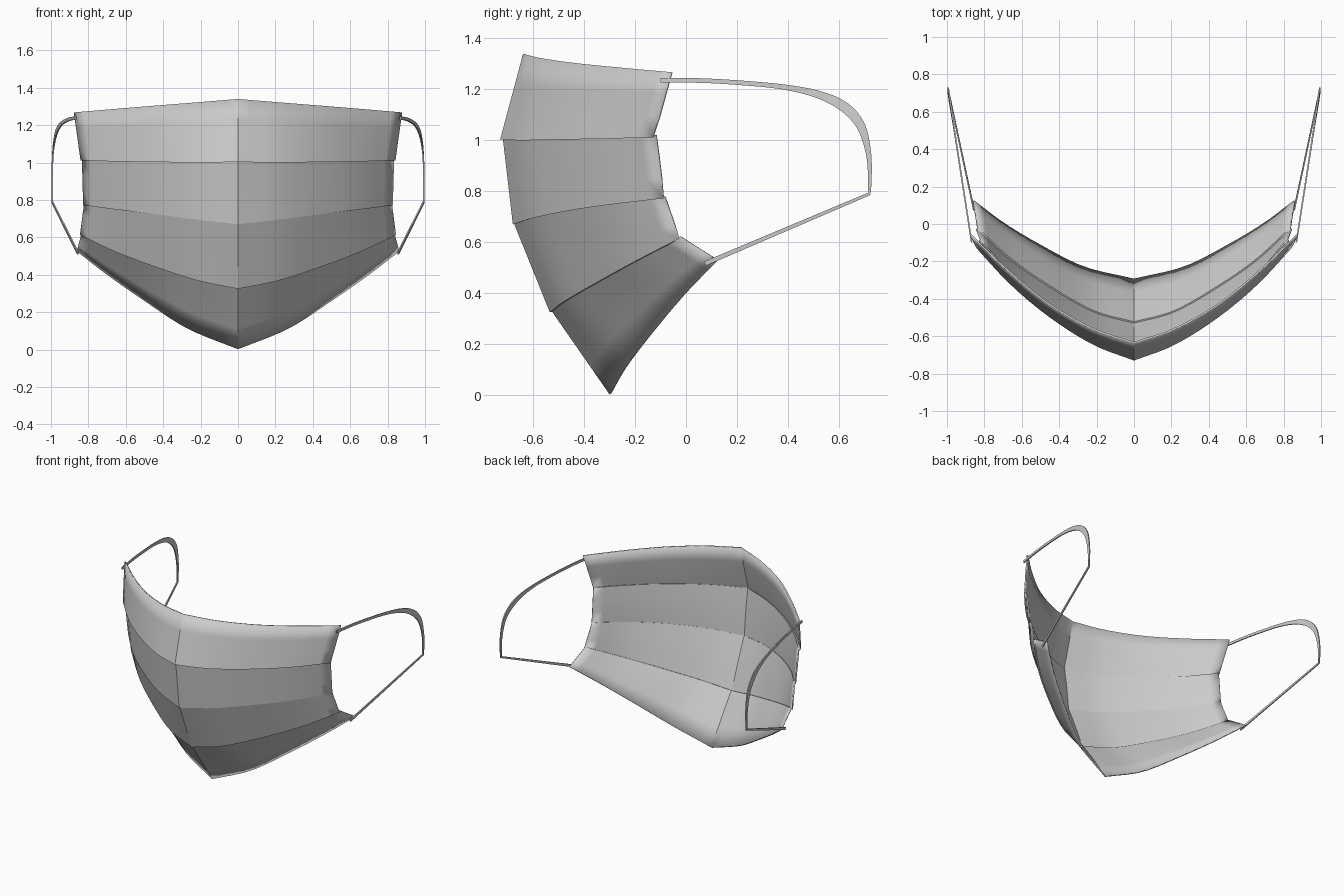
import bpy
from mathutils import Vector as V

if "Cube" in bpy.data.objects:
    bpy.data.objects.remove(bpy.data.objects["Cube"])

N = 14  # columns per half of the cloth


def sample(pts, t):
    """Catmull-Rom sample through pts, t in 0..1"""
    p = [V(q) for q in pts]
    p = [2 * p[0] - p[1]] + p + [2 * p[-1] - p[-2]]
    f = t * (len(pts) - 1)
    i = min(int(f), len(pts) - 2)
    s = f - i
    a, b, c, d = p[i:i + 4]
    return 0.5 * (2 * b + (c - a) * s + (2 * a - 5 * b + 4 * c - d) * s * s
                  + (3 * b - a - 3 * c + d) * s ** 3)


def make(name, verts, faces, angle):
    me = bpy.data.meshes.new(name)
    me.from_pydata([tuple(v) for v in verts], [], faces)
    me.update()
    ob = bpy.data.objects.new(name, me)
    bpy.context.collection.objects.link(ob)
    bpy.ops.object.select_all(action='DESELECT')
    ob.select_set(True)
    bpy.context.view_layer.objects.active = ob
    bpy.ops.object.shade_smooth_by_angle(angle=angle)
    return ob


# Pleat lines, centre to side, top to bottom
folds = [
    [(0, -.64, 1.34), (.22, -.565, 1.322), (.46, -.43, 1.303), (.68, -.25, 1.285), (.878, -.06, 1.268)],
    [(0, -.73, 1.003), (.22, -.645, 1.0), (.45, -.50, 1.003), (.66, -.325, 1.006), (.842, -.13, 1.012)],
    [(0, -.68, .67), (.22, -.60, .695), (.45, -.455, .725), (.66, -.28, .75), (.828, -.09, .772)],
    [(0, -.535, .325), (.22, -.475, .37), (.45, -.345, .445), (.66, -.20, .525), (.845, -.03, .613)],
    [(0, -.30, .002), (.27, -.235, .112), (.5, -.12, .26), (.7, 0, .40), (.862, .122, .525)],
]
steps = [0, .012, .006, .010]  # how far each panel tucks behind the one above

# Pleated cloth
lines = [[sample(f, k / N) for k in range(N + 1)] for f in folds]
rows = []
for i in range(4):
    top = [p + steps[i] * V((-.6 * k / N, .9, .2)) for k, p in enumerate(lines[i])]
    for s in range(4):
        rows.append([a.lerp(b, s / 3) for a, b in zip(top, lines[i + 1])])
verts = []
for r in rows:
    verts += [V((-p.x, p.y, p.z)) for p in reversed(r[1:])] + r
W = 2 * N + 1
faces = [(r * W + c, (r + 1) * W + c, (r + 1) * W + c + 1, r * W + c + 1)
         for r in range(len(rows) - 1) for c in range(W - 1)]
cloth = make("pleated_cloth", verts, faces, 0.21)
sol = cloth.modifiers.new("thickness", 'SOLIDIFY')
sol.thickness = .01
sol.offset = -1

# Ear loops: flat bands following (y, z, width)
upper = [(-.10, 1.236, .018), (.05, 1.235, .018), (.2, 1.227, .018), (.38, 1.21, .02),
         (.52, 1.18, .03), (.62, 1.132, .04), (.685, 1.06, .035), (.715, .96, .022),
         (.722, .87, .015), (.72, .79, .012)]
path = [sample(upper, k / 36) for k in range(37)]
path += [path[-1].lerp(V((.075, .516, .018)), k / 6) for k in range(1, 7)]
for side, name in ((1, "ear_loop_right"), (-1, "ear_loop_left")):
    verts, faces = [], []
    for i, p in enumerate(path):
        x = .868 + .126 * (p.x + .10) / .82 if i <= 36 else .994 - .138 * (i - 36) / 6
        t = path[min(i + 1, len(path) - 1)] - path[max(i - 1, 0)]
        n = V((-t.y, t.x)).normalized() * p.z / 2
        for dx, s in ((-.004, -1), (.004, -1), (.004, 1), (-.004, 1)):
            verts.append(V((side * (x + dx), p.x + s * n.x, p.y + s * n.y)))
    for i in range(len(path) - 1):
        for k in range(4):
            q = (i * 4 + k, i * 4 + (k + 1) % 4, i * 4 + 4 + (k + 1) % 4, i * 4 + 4 + k)
            faces.append(q if side < 0 else q[::-1])
    e = len(verts)
    caps = [(3, 2, 1, 0), (e - 4, e - 3, e - 2, e - 1)]
    faces += [c if side < 0 else c[::-1] for c in caps]
    make(name, verts, faces, 0.6)
